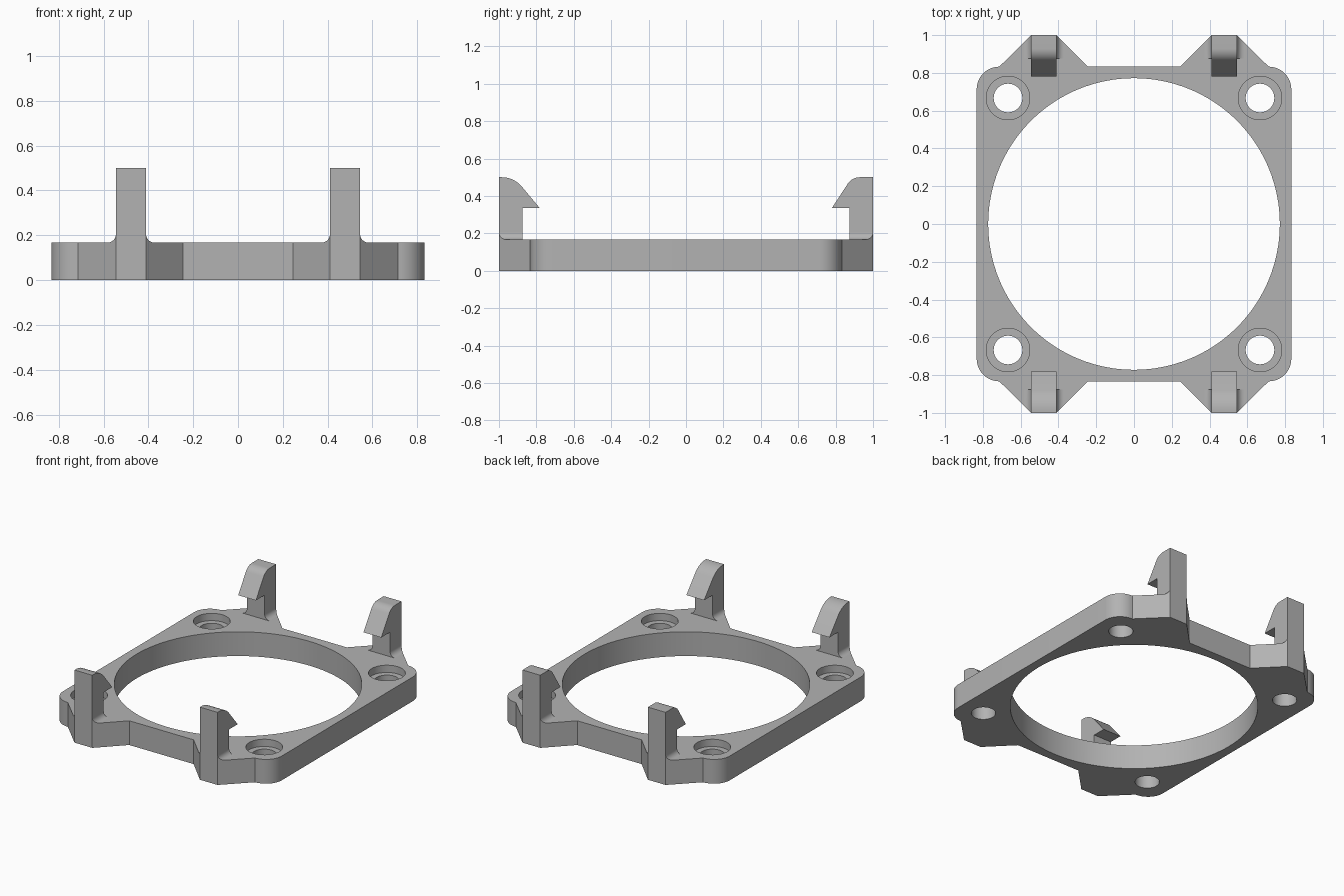
import bpy, bmesh, math
from mathutils import Vector

if "Cube" in bpy.data.objects:
    bpy.data.objects.remove(bpy.data.objects["Cube"], do_unlink=True)

HALF, TOP = 0.833, 0.167        # plate half width and thickness
CLIP_IN, CLIP_OUT = 0.41, 0.545  # clip sides along x
CLIP_BACK = 0.875               # inner face of the clip stem
FILLET = 0.037

grey = bpy.data.materials.new("plain grey")
grey.use_nodes = True
grey.diffuse_color = (0.45, 0.45, 0.45, 1)
grey.node_tree.nodes["Principled BSDF"].inputs["Base Color"].default_value = grey.diffuse_color


def arc(cx, cy, r, start, end, steps):
    angles = [math.radians(start + (end - start) * i / steps) for i in range(steps + 1)]
    return [(cx + r * math.cos(a), cy + r * math.sin(a)) for a in angles]


def prism(bm, start, end):
    """Closed solid between two matching outlines."""
    a = [bm.verts.new(p) for p in start]
    b = [bm.verts.new(p) for p in end]
    bm.faces.new(a)
    bm.faces.new(b[::-1])
    for i in range(len(a)):
        j = (i + 1) % len(a)
        bm.faces.new((a[i], b[i], b[j], a[j]))


def finish(name, bm):
    bmesh.ops.recalc_face_normals(bm, faces=bm.faces[:])
    mesh = bpy.data.meshes.new(name)
    bm.to_mesh(mesh)
    bm.free()
    mesh.materials.append(grey)
    obj = bpy.data.objects.new(name, mesh)
    bpy.context.collection.objects.link(obj)
    return obj


def smooth(obj):
    bpy.ops.object.select_all(action='DESELECT')
    obj.select_set(True)
    bpy.context.view_layer.objects.active = obj
    bpy.ops.object.shade_smooth_by_angle(angle=math.radians(25))


# Plate outline: one quarter, mirrored around both axes
r = 0.12
quarter = arc(HALF - r, HALF - r, r, 0, 90, 12)
quarter += [(CLIP_OUT, 1), (CLIP_IN, 1), (0.245, HALF)]
outline = quarter + [(-x, y) for x, y in quarter[::-1]]
outline += [(-x, -y) for x, y in outline]
bm = bmesh.new()
prism(bm, [(x, y, 0) for x, y in outline], [(x, y, TOP) for x, y in outline])
plate = finish("mounting_plate", bm)


# Round openings: large centre bore and four counterbored screw holes
def cut_hole(name, x, y, radius, bottom, segments):
    bm = bmesh.new()
    ring = arc(x, y, radius, 0, 360, segments)[:-1]
    prism(bm, [(px, py, bottom) for px, py in ring], [(px, py, TOP + 0.1) for px, py in ring])
    cutter = finish(name, bm)
    cutter.hide_render = True
    mod = plate.modifiers.new(name, 'BOOLEAN')
    mod.operation, mod.solver, mod.object = 'DIFFERENCE', 'EXACT', cutter
    bpy.context.view_layer.objects.active = plate
    bpy.ops.object.modifier_apply(modifier=name)
    bpy.data.objects.remove(cutter, do_unlink=True)


cut_hole("centre_bore", 0, 0, 0.772, -0.1, 128)
for sx in (-1, 1):
    for sy in (-1, 1):
        cut_hole("screw_hole", sx * 0.667, sy * 0.667, 0.076, -0.1, 40)
        cut_hole("counterbore", sx * 0.667, sy * 0.667, 0.115, TOP - 0.05, 48)
smooth(plate)

# Snap clips: hooked side profiles (depth, height) with a rounded crown
STEM = [(CLIP_BACK, 0.335), (CLIP_BACK, TOP), (1, TOP), (1, 0.5)]
CROWNS = {
    "front": arc(0.985, 0.36, 0.14, 90, 138, 10) + [(0.782, 0.335)],
    "back": arc(0.928, 0.425, 0.075, 90, 149, 10) + [(0.78, 0.335)],
}
for end, sy in (("front", -1), ("back", 1)):
    profile = STEM + CROWNS[end]
    for side, sx in (("left", 1), ("right", -1)):
        bm = bmesh.new()
        prism(bm, [(sx * CLIP_IN, sy * d, z) for d, z in profile],
              [(sx * CLIP_OUT, sy * d, z) for d, z in profile])
        # Foot fillets on both sides, trimmed by the slanted plate edge
        for edge, out in ((CLIP_IN, -1), (CLIP_OUT, 1)):
            section = [(0, TOP)] + arc(FILLET, TOP + FILLET, FILLET, 180, 270, 8)
            prism(bm, [(sx * (edge + out * o), sy * CLIP_BACK, z) for o, z in section],
                  [(sx * (edge + out * o), sy * (1 - o), z) for o, z in section])
        smooth(finish(f"{end}_{side}_clip", bm))
